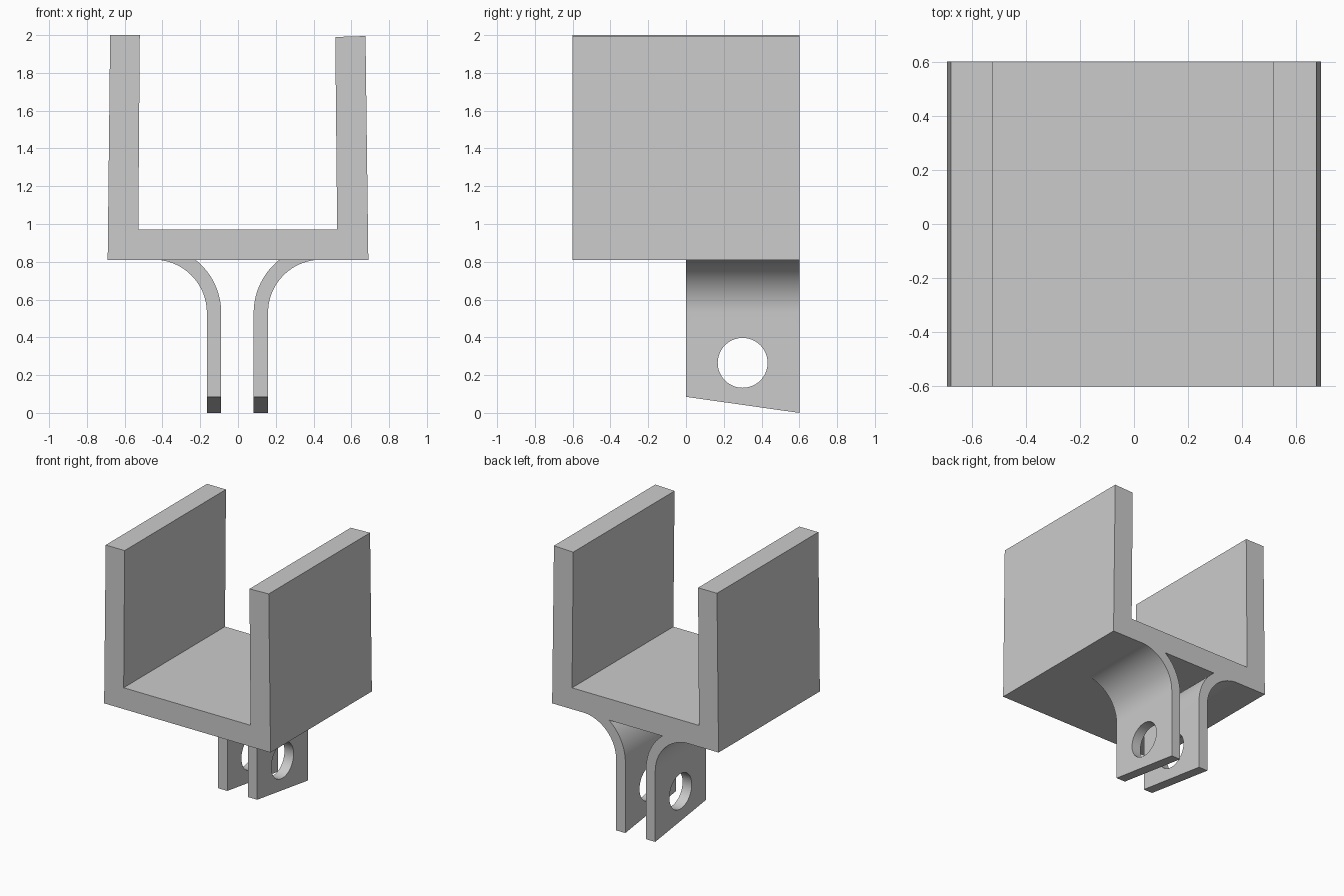
import bpy
import bmesh
import math

if "Cube" in bpy.data.objects:
    bpy.data.objects.remove(bpy.data.objects["Cube"], do_unlink=True)

grey = bpy.data.materials.new("light grey")
grey.use_nodes = True
grey.diffuse_color = (0.6, 0.6, 0.6, 1)
grey.node_tree.nodes["Principled BSDF"].inputs["Base Color"].default_value = (0.6, 0.6, 0.6, 1)


def extrude_profile(name, points, y_front, y_back):
    """Extrude an x-z outline along y."""
    bm = bmesh.new()
    face = bm.faces.new([bm.verts.new((x, y_front, z)) for x, z in points])
    geom = bmesh.ops.extrude_face_region(bm, geom=[face])["geom"]
    verts = [g for g in geom if isinstance(g, bmesh.types.BMVert)]
    bmesh.ops.translate(bm, verts=verts, vec=(0, y_back - y_front, 0))
    bmesh.ops.recalc_face_normals(bm, faces=bm.faces)
    mesh = bpy.data.meshes.new(name)
    bm.to_mesh(mesh)
    bm.free()
    mesh.materials.append(grey)
    obj = bpy.data.objects.new(name, mesh)
    bpy.context.collection.objects.link(obj)
    return obj


def select_only(obj):
    bpy.ops.object.select_all(action="DESELECT")
    obj.select_set(True)
    bpy.context.view_layer.objects.active = obj


# U-shaped channel with slightly tapering walls
BASE = 0.81
extrude_profile("channel", [
    (-0.69, BASE), (0.69, BASE), (0.675, 1.995), (0.515, 1.99),
    (0.525, 0.97), (-0.528, 0.97), (-0.52, 2.0), (-0.677, 2.0)], -0.6, 0.6)

# Mounting tabs: flared at the top, slanted at the bottom, pierced by a pin hole
CENTRE_X, CENTRE_Z = 0.443, 0.53
INNER, OUTER = 0.281, 0.357
STEPS = 24


def arc(radius, end):
    """Points from the vertical tangent up to the given angle."""
    return [(CENTRE_X - radius * math.cos(end * i / STEPS),
             CENTRE_Z + radius * math.sin(end * i / STEPS)) for i in range(STEPS + 1)]


outer_end = math.asin((BASE - CENTRE_Z) / OUTER)
outline = ([(CENTRE_X - OUTER, 0)] + arc(OUTER, outer_end)
           + arc(INNER, math.asin((BASE - CENTRE_Z) / INNER))[::-1]
           + [(CENTRE_X - INNER, 0)])

for name, side in (("left_tab", 1), ("right_tab", -1)):
    tab = extrude_profile(name, [(side * x - 0.003, z) for x, z in outline], 0, 0.6)
    for v in tab.data.vertices:
        if v.co.z < 0.01 and v.co.y < 0.1:
            v.co.z = 0.085

    bpy.ops.mesh.primitive_cylinder_add(
        vertices=64, radius=0.132, depth=0.3,
        location=(side * 0.12, 0.3, 0.265), rotation=(0, math.pi / 2, 0))
    cutter = bpy.context.object
    cutter.name = "pin_hole_cutter"
    cutter.hide_render = True
    cutter.data.materials.append(grey)

    select_only(tab)
    hole = tab.modifiers.new("pin_hole", "BOOLEAN")
    hole.operation = "DIFFERENCE"
    hole.solver = "EXACT"
    hole.object = cutter
    bpy.ops.object.modifier_apply(modifier=hole.name)
    bpy.data.objects.remove(cutter, do_unlink=True)
    select_only(tab)
    bpy.ops.object.shade_smooth_by_angle(angle=math.radians(30))
